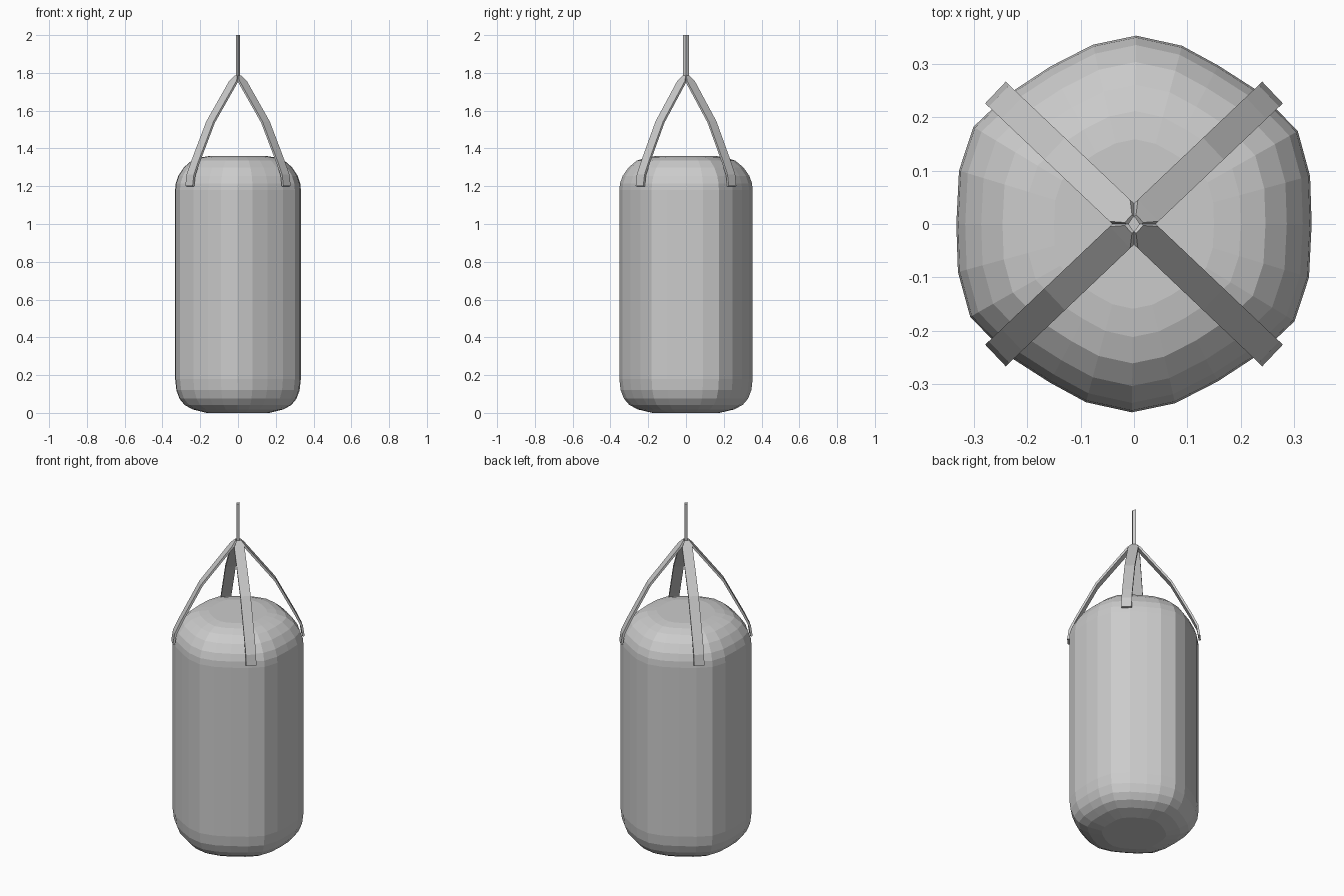
import bpy, bmesh
from math import radians, sin, cos
from mathutils import Vector, Matrix

if "Cube" in bpy.data.objects:
    bpy.data.objects.remove(bpy.data.objects["Cube"])

grey = bpy.data.materials.new("plain grey")
grey.use_nodes = True
colour = (0.6, 0.6, 0.6, 1)
grey.diffuse_color = colour
grey.node_tree.nodes["Principled BSDF"].inputs["Base Color"].default_value = colour


def finish(bm, name):
    """Turn a bmesh into a flat shaded object."""
    bmesh.ops.recalc_face_normals(bm, faces=bm.faces)
    mesh = bpy.data.meshes.new(name)
    bm.to_mesh(mesh)
    bm.free()
    mesh.materials.append(grey)
    obj = bpy.data.objects.new(name, mesh)
    bpy.context.collection.objects.link(obj)
    return obj


def loft(bm, rings, closed):
    """Join successive vertex rings with quads."""
    for a, b in zip(rings, rings[1:]):
        n = len(a)
        for i in range(n if closed else n - 1):
            j = (i + 1) % n
            bm.faces.new((a[i], a[j], b[j], b[i]))


# Bag: squarish rounded outline, scaled along a capsule-like profile
half = [(0.004, 0.353), (0.09, 0.334), (0.158, 0.297), (0.236, 0.247),
        (0.307, 0.174), (0.33, 0.09), (0.333, 0), (0.328, -0.1),
        (0.301, -0.182), (0.238, -0.242), (0.157, -0.295), (0.077, -0.336)]
outline = half + [(-x, -y) for x, y in half]
profile = [(0.5, 0), (0.72, 0.018), (0.85, 0.042), (0.93, 0.075), (0.98, 0.12),
           (1, 0.18), (1, 1.18), (0.99, 1.215), (0.95, 1.255), (0.86, 1.3),
           (0.74, 1.335), (0.6, 1.352), (0.45, 1.36)]
bm = bmesh.new()
rings = [[bm.verts.new((x * s, y * s, z)) for x, y in outline] for s, z in profile]
loft(bm, rings, True)
bm.faces.new(rings[0])
bm.faces.new(rings[-1])
finish(bm, "bag_body")

# Four straps: bent ribbons (radius, height, half width) narrowing at the knot
path = [(0.01, 1.782, 0.01), (0.032, 1.755, 0.028), (0.2, 1.54, 0.028),
        (0.31, 1.33, 0.028), (0.343, 1.26, 0.028), (0.352, 1.2, 0.028)]
azimuth = radians(43.5)
for side, sx in (("left", 1), ("right", -1)):
    for end, sy in (("front", -1), ("back", 1)):
        out = Vector((sx * cos(azimuth), sy * sin(azimuth), 0))
        across = out.cross(Vector((0, 0, 1)))
        bm = bmesh.new()
        rows = [[bm.verts.new(out * r + across * w * k + Vector((0, 0, z)))
                 for k in (-1, 1)] for r, z, w in path]
        loft(bm, rows, False)
        strap = finish(bm, f"strap_{end}_{side}")
        mod = strap.modifiers.new("thickness", "SOLIDIFY")
        mod.thickness = 0.012
        mod.offset = 0

# Hanging cord: slim diamond-section bar
bm = bmesh.new()
bmesh.ops.create_cone(bm, cap_ends=True, segments=4, radius1=1, radius2=1, depth=1,
                      matrix=Matrix.Translation((0, 0, 1.885))
                      @ Matrix.Diagonal((0.011, 0.016, 0.23, 1)))
finish(bm, "hanging_cord")
